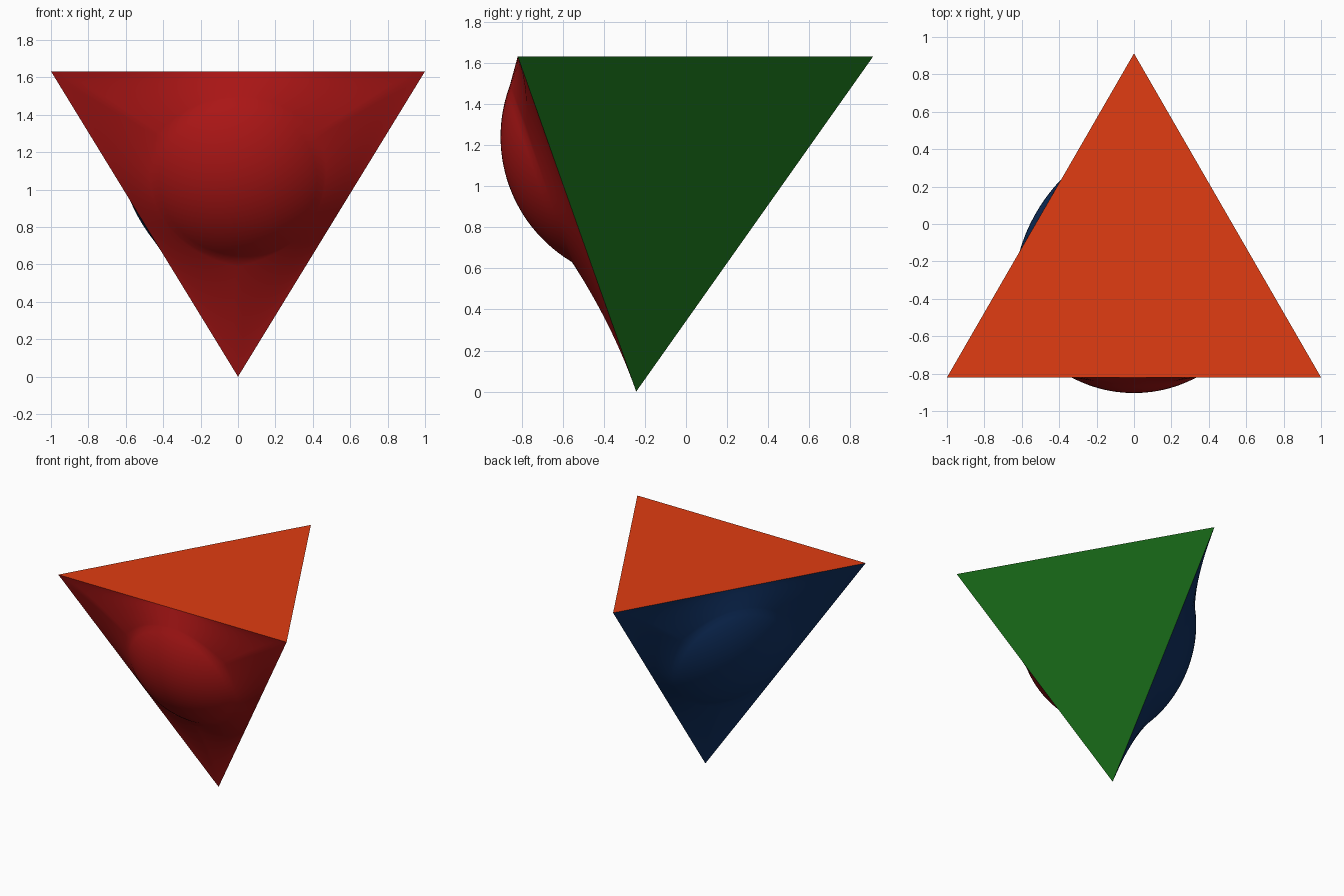
import bpy
import math
from mathutils import Vector

default = bpy.data.objects.get("Cube")
if default:
    bpy.data.objects.remove(default, do_unlink=True)

# Corners of the regular tetrahedron standing on its point
EDGE = 2.0
HEIGHT = EDGE * math.sqrt(2 / 3)
INRADIUS = EDGE / math.sqrt(12)
FRONT_Y = -0.82
mid_y = FRONT_Y + INRADIUS
right = Vector((-EDGE / 2, FRONT_Y, HEIGHT))
left = Vector((EDGE / 2, FRONT_Y, HEIGHT))
back = Vector((0, mid_y + 2 * INRADIUS, HEIGHT))
tip = Vector((0, mid_y, 0))

# Dome settings shared by the bulging panels
FOOT = 0.455
CURVE_RADIUS = 0.71
CAP_RINGS, SKIRT_RINGS, EDGE_STEPS = 14, 14, 32


def make_material(name, color):
    mat = bpy.data.materials.new(name)
    mat.use_nodes = True
    mat.diffuse_color = (*color, 1)
    shader = mat.node_tree.nodes["Principled BSDF"]
    shader.inputs["Base Color"].default_value = (*color, 1)
    shader.inputs["Roughness"].default_value = 0.6
    return mat


def make_panel(name, verts, faces, mat, smooth=False):
    mesh = bpy.data.meshes.new(name)
    mesh.from_pydata(verts, [], faces)
    mesh.materials.append(mat)
    for poly in mesh.polygons:
        poly.use_smooth = smooth
    obj = bpy.data.objects.new(name, mesh)
    bpy.context.collection.objects.link(obj)


def dome_height(r, length, peak, scale):
    """Round cap in the middle, stretched skirt from its foot to the rim."""
    d = min(r, FOOT)
    cap = peak - scale * (CURVE_RADIUS - math.sqrt(CURVE_RADIUS ** 2 - d ** 2))
    fade = min(1.0, max(0.0, (length - r) / (length - FOOT)))
    return cap * fade ** max(1.0, length / INRADIUS)


def make_domed_panel(name, corners, mat, peak, scale, drop=0.0):
    a, b, c = corners
    normal = (b - a).cross(c - a).normalized()
    centre = (a + b + c) / 3
    centre += (tip - centre).normalized() * drop
    # Even steps round the triangular rim
    rim = [p.lerp(q, i / EDGE_STEPS)
           for p, q in ((a, b), (b, c), (c, a)) for i in range(EDGE_STEPS)]
    count = len(rim)
    verts = [centre + normal * peak]
    rings = CAP_RINGS + SKIRT_RINGS
    for ring in range(1, rings + 1):
        for point in rim:
            ray = point - centre
            length = ray.length
            if ring <= CAP_RINGS:
                r = FOOT * ring / CAP_RINGS
            else:
                r = FOOT + (length - FOOT) * (ring - CAP_RINGS) / SKIRT_RINGS
            h = dome_height(r, length, peak, scale)
            verts.append(centre + ray * (r / length) + normal * h)
    # Fan in the middle, quads between rings
    faces = [(0, 1 + i, 1 + (i + 1) % count) for i in range(count)]
    for ring in range(rings - 1):
        s = 1 + ring * count
        for i in range(count):
            j = (i + 1) % count
            faces.append((s + i, s + count + i, s + count + j, s + j))
    make_panel(name, verts, faces, mat, smooth=True)


orange = make_material("orange", (0.75, 0.045, 0.006))
green = make_material("green", (0.008, 0.13, 0.008))
red = make_material("red", (0.42, 0.008, 0.008))
blue = make_material("blue", (0.005, 0.03, 0.12))

# Flat sides
make_panel("top_panel", [right, left, back], [(0, 1, 2)], orange)
make_panel("left_panel", [left, tip, back], [(0, 1, 2)], green)

# Bulging sides
make_domed_panel("front_panel", (right, tip, left), red, 0.25, 1.0)
make_domed_panel("right_panel", (back, tip, right), blue, 0.19, 0.73, drop=0.04)
